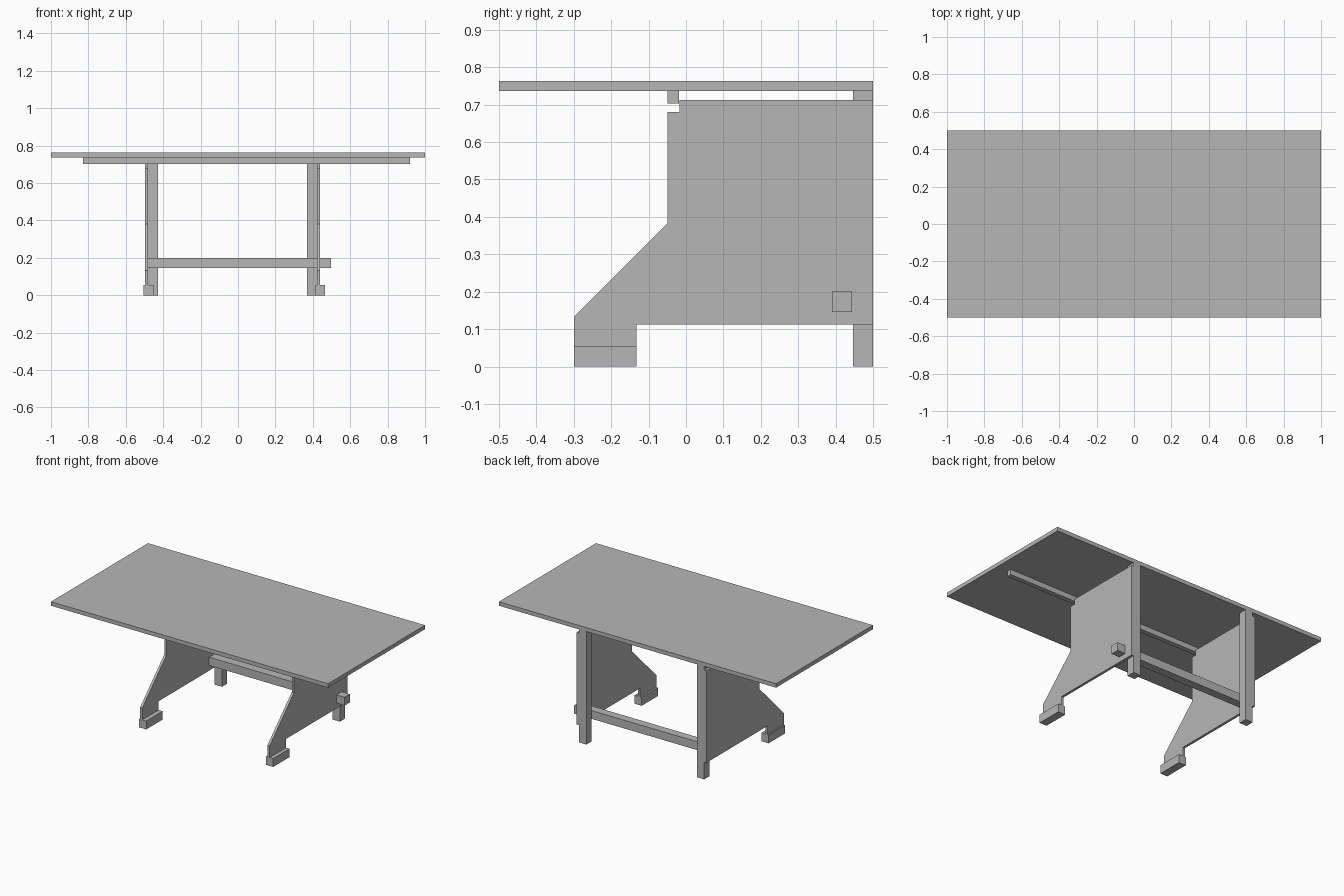
import bpy
import bmesh

default = bpy.data.objects.get("Cube")
if default:
    bpy.data.objects.remove(default, do_unlink=True)

grey = bpy.data.materials.new("plain_grey")
grey.use_nodes = True
colour = (0.47, 0.47, 0.47, 1)
grey.diffuse_color = colour
for node in grey.node_tree.nodes:
    if node.type == 'BSDF_PRINCIPLED':
        node.inputs["Base Color"].default_value = colour


def extrude_profile(name, outline, x0, x1):
    """Extrude a (y, z) outline from x0 to x1."""
    bm = bmesh.new()
    face = bm.faces.new([bm.verts.new((x0, y, z)) for y, z in outline])
    result = bmesh.ops.extrude_face_region(bm, geom=[face])
    moved = [v for v in result["geom"] if isinstance(v, bmesh.types.BMVert)]
    bmesh.ops.translate(bm, verts=moved, vec=(x1 - x0, 0, 0))
    bmesh.ops.recalc_face_normals(bm, faces=bm.faces)
    mesh = bpy.data.meshes.new(name)
    bm.to_mesh(mesh)
    bm.free()
    mesh.materials.append(grey)
    obj = bpy.data.objects.new(name, mesh)
    bpy.context.collection.objects.link(obj)
    return obj


def box(name, x, y, z):
    outline = [(y[0], z[0]), (y[1], z[0]), (y[1], z[1]), (y[0], z[1])]
    return extrude_profile(name, outline, *x)


# Top and the long members
box("tabletop", (-1, 1), (-0.5, 0.5), (0.737, 0.763))
box("support_rail", (-0.83, 0.92), (-0.05, -0.019), (0.703, 0.737))
box("stretcher", (-0.481, 0.497), (0.39, 0.444), (0.146, 0.2))

# Side panel outline: sloped front, foot tab and a notch under the rail
panel = [(-0.3, 0.055), (-0.132, 0.055), (-0.132, 0.112), (0.5, 0.112),
         (0.5, 0.713), (-0.017, 0.713), (-0.017, 0.68), (-0.05, 0.68),
         (-0.05, 0.382), (-0.3, 0.132)]

# Each side: panel, inner rear post and front foot
sides = {
    "right": ((-0.497, -0.481), (-0.481, -0.428), (-0.504, -0.452)),
    "left": ((0.423, 0.439), (0.369, 0.423), (0.412, 0.464)),
}
for side, (panel_x, post_x, foot_x) in sides.items():
    extrude_profile(side + "_panel", panel, *panel_x)
    box(side + "_rear_post", post_x, (0.446, 0.5), (0, 0.737))
    box(side + "_foot", foot_x, (-0.3, -0.132), (0, 0.055))
